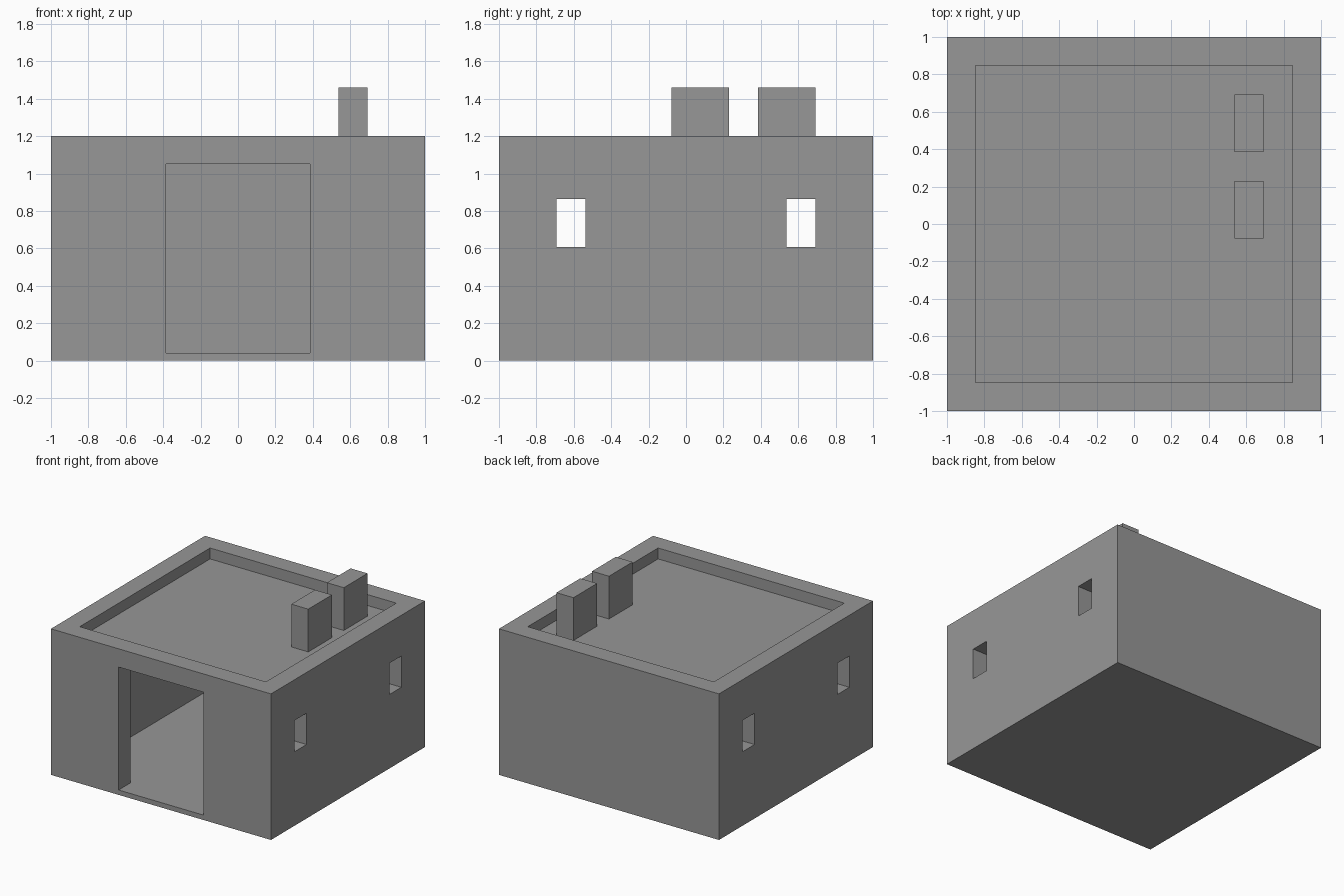
import bpy
from mathutils import Vector

cube = bpy.data.objects.get("Cube")
if cube:
    bpy.data.objects.remove(cube, do_unlink=True)

U = 2 / 13                 # wall thickness, the module of the plan
INNER = 1 - U              # inner face of the walls
WALL_TOP = 1.2
FLOOR, CEILING, ROOF = 0.04, 1.075, 1.11

stone = bpy.data.materials.new("grey_plaster")
stone.use_nodes = True
GREY = (0.31, 0.31, 0.31, 1)
stone.diffuse_color = GREY
stone.node_tree.nodes["Principled BSDF"].inputs["Base Color"].default_value = GREY


def box(name, low, high):
    """Flat-shaded box between two opposite corners."""
    low, high = Vector(low), Vector(high)
    bpy.ops.mesh.primitive_cube_add(size=1, location=(low + high) / 2)
    obj = bpy.context.object
    obj.name = obj.data.name = name
    obj.scale = high - low
    bpy.ops.object.transform_apply(location=False, rotation=False, scale=True)
    obj.data.materials.append(stone)
    return obj


def cut(target, name, low, high):
    """Carve a box-shaped opening out of the target."""
    cutter = box(name, low, high)
    cutter.hide_render = True
    mod = target.modifiers.new(name, 'BOOLEAN')
    mod.operation, mod.solver, mod.object = 'DIFFERENCE', 'EXACT', cutter
    bpy.context.view_layer.objects.active = target
    bpy.ops.object.modifier_apply(modifier=mod.name)
    bpy.data.objects.remove(cutter, do_unlink=True)


# House shell: walls, floor and flat roof in one solid
house = box("house_shell", (-1, -1, 0), (1, 1, WALL_TOP))
cut(house, "room", (-INNER, -INNER, FLOOR), (INNER, INNER, CEILING))
cut(house, "roof_recess", (-INNER, -INNER, ROOF), (INNER, INNER, 1.5))

# Doorway in the front wall, level with the floor
cut(house, "doorway", (-2.5 * U, -1.2, FLOOR), (2.5 * U, -0.5, 1.05))

# Window pairs, each cut straight through both side walls
for side in (-1, 1):
    y = side * 4 * U
    cut(house, "window_pair", (-1.2, y - U / 2, 0.608), (1.2, y + U / 2, 0.865))

# Two chimneys standing on the roof
for name, y in (("front_chimney", U / 2), ("back_chimney", 3.5 * U)):
    box(name, (3.5 * U, y - U, ROOF), (4.5 * U, y + U, 9.5 * U))
